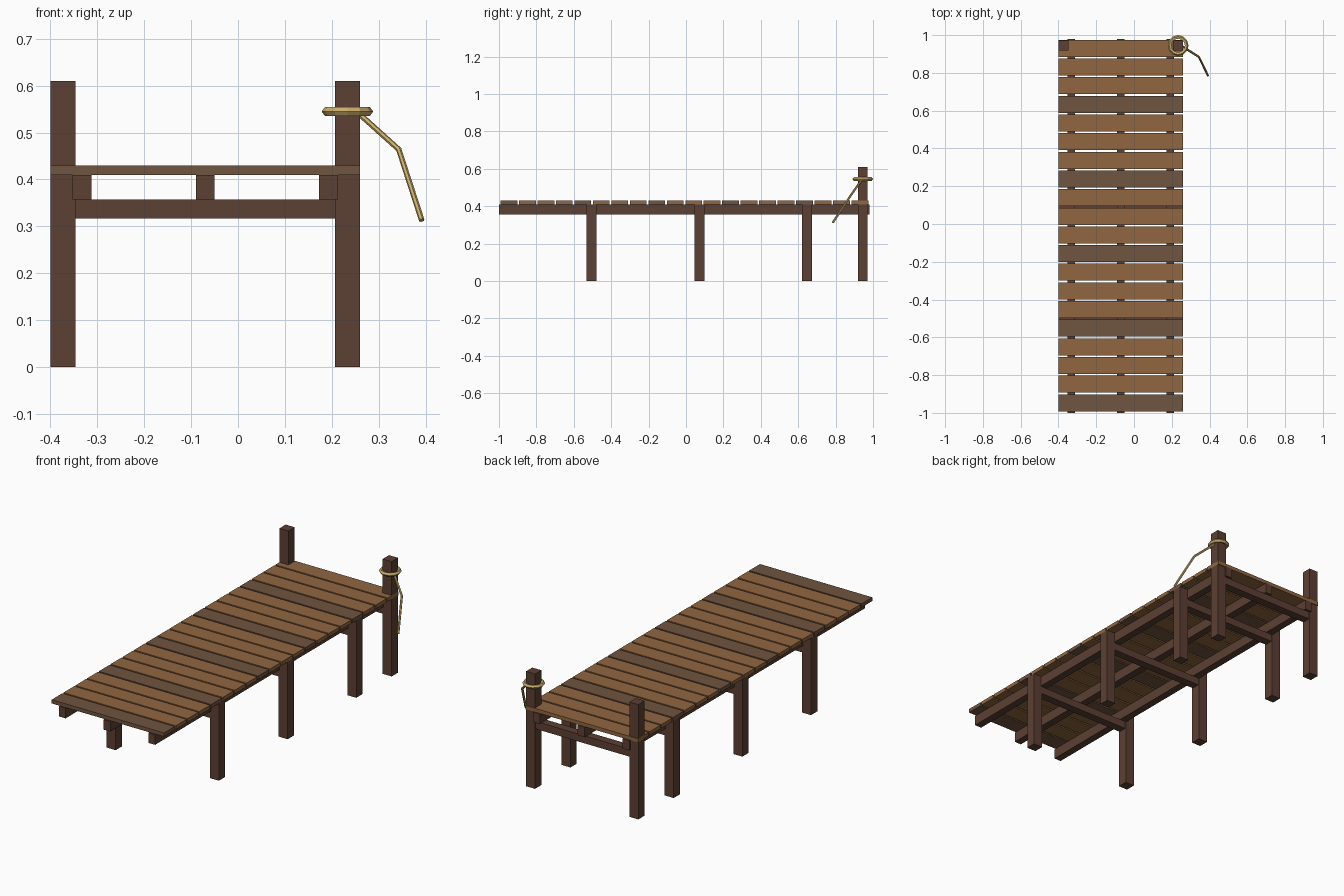
import bpy

if "Cube" in bpy.data.objects:
    bpy.data.objects.remove(bpy.data.objects["Cube"])

X0, X1 = -0.40, 0.26          # deck sides
CX = (X0 + X1) / 2
W = 0.053                     # pile thickness
DECK_Z0, DECK_Z1 = 0.41, 0.43


def material(name, rgb):
    m = bpy.data.materials.new(name)
    m.diffuse_color = (*rgb, 1)
    m.use_nodes = True
    m.node_tree.nodes["Principled BSDF"].inputs["Base Color"].default_value = m.diffuse_color
    return m


DARK = material("dark_timber", (0.107, 0.051, 0.033))
PLANK = material("plank_wood", (0.279, 0.133, 0.051))
WORN = material("worn_plank", (0.162, 0.089, 0.051))
ROPE = material("rope", (0.60, 0.42, 0.15))


def box(name, lo, hi, mat):
    bpy.ops.mesh.primitive_cube_add(
        size=1, location=[(a + b) / 2 for a, b in zip(lo, hi)])
    o = bpy.context.object
    o.name = name
    o.scale = [b - a for a, b in zip(lo, hi)]
    bpy.ops.object.transform_apply(location=False, rotation=False, scale=True)
    o.data.materials.append(mat)
    return o


# Deck planks, every fourth one worn
PITCH, PLANK_W = 0.0988, 0.090
for i in range(20):
    y = -0.992 + i * PITCH
    box(f"plank_{i + 1}", (X0, y, DECK_Z0), (X1, y + PLANK_W, DECK_Z1),
        WORN if i % 4 == 0 else PLANK)

# Stringers running along the pier
for n, x in (("left", CX - 0.263), ("middle", CX), ("right", CX + 0.263)):
    box(f"{n}_stringer", (x - 0.02, -1.0, 0.357), (x + 0.02, 0.98, DECK_Z0), DARK)

# Pile pairs with a cross beam; the last pair rises as mooring posts
ROWS = [(-0.505, DECK_Z0), (0.072, DECK_Z0), (0.648, DECK_Z0), (0.945, 0.61)]
for i, (y, top) in enumerate(ROWS):
    kind = "mooring_post" if top > 0.5 else f"pile_{i + 1}"
    for side, x in (("left", X0), ("right", X1 - W)):
        box(f"{side}_{kind}", (x, y - W / 2, 0), (x + W, y + W / 2, top), DARK)
    box(f"cross_beam_{i + 1}", (X0 + W / 2, y - 0.022, 0.317),
        (X1 - W / 2, y + 0.022, 0.357), DARK)

# Rope loop around the right mooring post
bpy.ops.mesh.primitive_torus_add(
    major_segments=12, minor_segments=5, major_radius=0.0445, minor_radius=0.0105,
    location=(X1 - W / 2, 0.945, 0.545))
loop = bpy.context.object
loop.name = "rope_loop"
loop.data.materials.append(ROPE)

# Loose rope tail hanging off the side
cu = bpy.data.curves.new("rope_tail", 'CURVE')
cu.dimensions = '3D'
cu.bevel_depth = 0.006
cu.bevel_resolution = 1
cu.use_fill_caps = True
sp = cu.splines.new('POLY')
pts = [(0.253, 0.942, 0.545), (0.343, 0.885, 0.464), (0.392, 0.785, 0.313)]
sp.points.add(len(pts) - 1)
for p, co in zip(sp.points, pts):
    p.co = (*co, 1)
sp.use_smooth = False
cu.materials.append(ROPE)
bpy.context.collection.objects.link(bpy.data.objects.new("rope_tail", cu))
